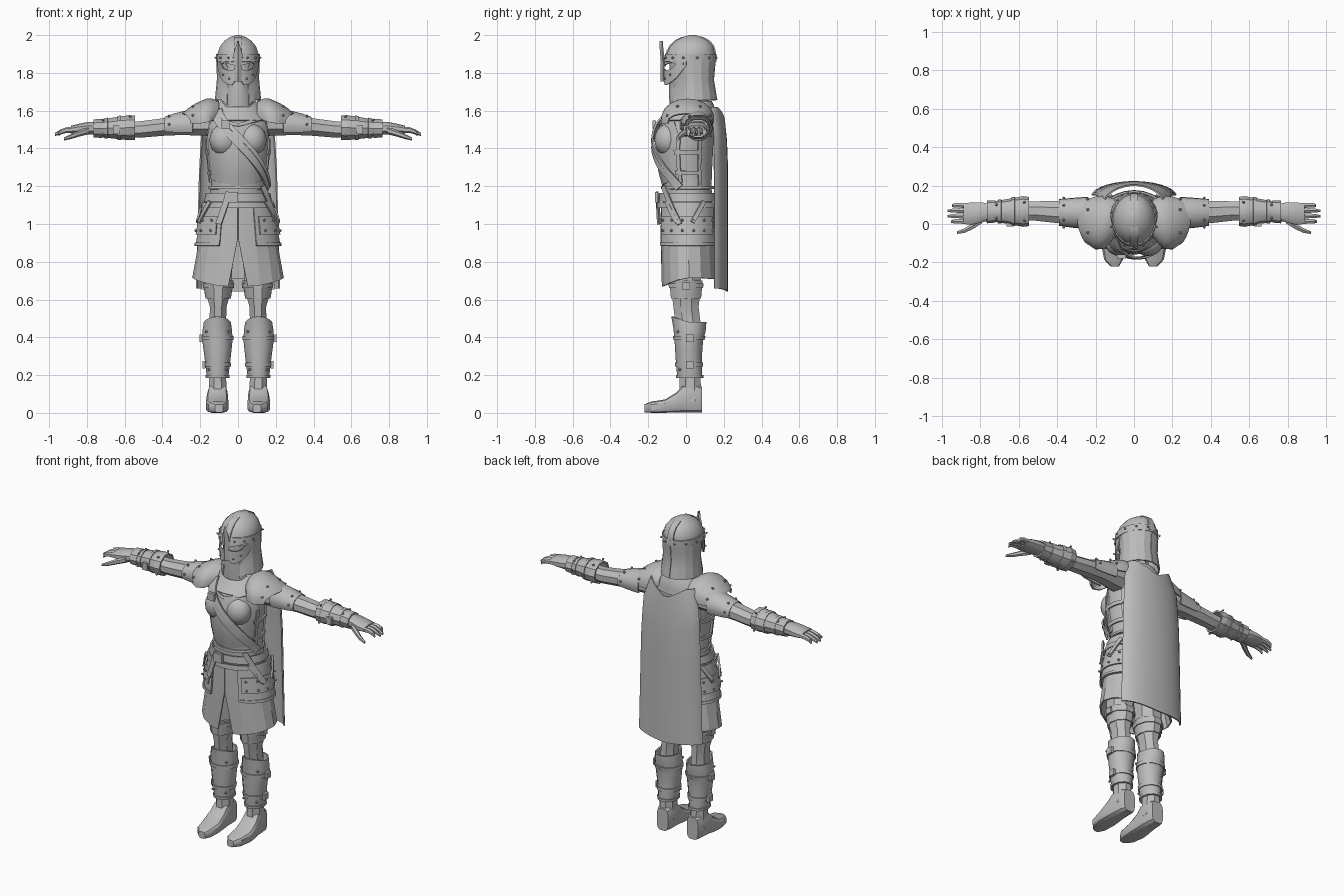
import bpy, bmesh, math
from mathutils import Vector

grey = bpy.data.materials.new("plain_grey")
grey.diffuse_color = (0.5, 0.5, 0.5, 1)


def finish(name, bm, mirror=False, thick=0, angle=35):
    bmesh.ops.remove_doubles(bm, verts=bm.verts[:], dist=1e-5)
    bmesh.ops.recalc_face_normals(bm, faces=bm.faces[:])
    if thick:
        bmesh.ops.solidify(bm, geom=bm.faces[:], thickness=thick)
        bmesh.ops.recalc_face_normals(bm, faces=bm.faces[:])
    me = bpy.data.meshes.new(name)
    bm.to_mesh(me)
    bm.free()
    me.materials.append(grey)
    ob = bpy.data.objects.new(name, me)
    bpy.context.collection.objects.link(ob)
    bpy.ops.object.select_all(action='DESELECT')
    ob.select_set(True)
    bpy.context.view_layer.objects.active = ob
    bpy.ops.object.shade_smooth_by_angle(angle=math.radians(angle))
    if mirror:
        ob.modifiers.new("Mirror", 'MIRROR')


# A ring is (t, centre u, centre v, radius u, radius v) along an axis
def surf(rings, t, a, axis='z', grow=0, p=1):
    rs = sorted(rings)
    t2 = min(max(t, rs[0][0]), rs[-1][0])
    for r0, r1 in zip(rs, rs[1:]):
        if t2 <= r1[0]:
            break
    f = (t2 - r0[0]) / (r1[0] - r0[0])
    cu, cv, ru, rv = [r0[i] + (r1[i] - r0[i]) * f for i in range(1, 5)]
    c, s = math.cos(math.radians(a)), math.sin(math.radians(a))
    u = cu + (ru + grow) * math.copysign(abs(c) ** p, c)
    v = cv + (rv + grow) * math.copysign(abs(s) ** p, s)
    return Vector({'z': (u, v, t), 'x': (t, u, v), 'y': (u, t, v)}[axis])


def tube(name, rings, n=12, axis='z', p=1, mirror=False, angle=35):
    bm = bmesh.new()
    loops = [[bm.verts.new(surf(rings, r[0], 360 * (i + .5) / n, axis, 0, p)) for i in range(n)]
             for r in rings]
    for a, b in zip(loops, loops[1:]):
        for i in range(n):
            bm.faces.new((a[i], a[(i + 1) % n], b[(i + 1) % n], b[i]))
    bm.faces.new(loops[0])
    bm.faces.new(loops[-1])
    finish(name, bm, mirror, 0, angle)


def grid(name, rows, thick, mirror=False, angle=35):
    bm = bmesh.new()
    vs = [[bm.verts.new(p) for p in row] for row in rows]
    for a, b in zip(vs, vs[1:]):
        for i in range(len(a) - 1):
            bm.faces.new((a[i], a[i + 1], b[i + 1], b[i]))
    finish(name, bm, mirror, thick, angle)


# Plate wrapped on a ring surface; columns are (angle, low, high)
def shell(name, rings, cols, rows=4, axis='z', grow=0, thick=.008, mirror=False, angle=35):
    grid(name, [[surf(rings, lo + (hi - lo) * k / rows, a, axis, grow) for k in range(rows + 1)]
                for a, lo, hi in cols], thick, mirror, angle)


def span(a0, a1, n, lo, hi):
    return [(a0 + (a1 - a0) * i / n, lo, hi) for i in range(n + 1)]


def band(name, rings, lo, hi, grow, n=20, axis='z', mirror=False):
    shell(name, rings, span(0, 360, n, lo, hi), 1, axis, grow, .01, mirror)


# Strap lying on a surface along (angle, height) points
def strap(name, rings, a, b, width, grow, n=14, mirror=False):
    d = Vector((b[0] - a[0], (b[1] - a[1]) * 350)).normalized()
    w = (-d.y * width * 175, d.x * width / 2)
    rows = []
    for i in range(n + 1):
        an, z = (a[k] + (b[k] - a[k]) * i / n for k in (0, 1))
        rows.append([surf(rings, z + s * w[1], an + s * w[0], 'z', grow) for s in (-1, 1)])
    grid(name, rows, .01, mirror)


def rivets(name, pts, mirror=True, r=.008):
    bm = bmesh.new()
    for p in pts:
        vs = bmesh.ops.create_icosphere(bm, subdivisions=1, radius=r)['verts']
        bmesh.ops.translate(bm, verts=vs, vec=p)
    finish(name, bm, mirror)


def box(name, loc, size, mirror=False):
    bm = bmesh.new()
    bmesh.ops.create_cube(bm, size=1)
    bmesh.ops.scale(bm, verts=bm.verts[:], vec=size)
    bmesh.ops.translate(bm, verts=bm.verts[:], vec=loc)
    finish(name, bm, mirror)


# Torso and chest armour
torso = [(1.08, 0, .01, .165, .135), (1.2, 0, .008, .143, .128), (1.3, 0, -.003, .152, .143),
         (1.4, 0, -.005, .163, .15), (1.48, 0, 0, .165, .148), (1.55, 0, .012, .16, .137),
         (1.62, 0, .04, .115, .1), (1.66, 0, .04, .07, .08)]
tube("torso", torso, 24, angle=50)
bm = bmesh.new()
bmesh.ops.create_uvsphere(bm, u_segments=16, v_segments=10, radius=1)
bmesh.ops.scale(bm, verts=bm.verts[:], vec=(.078, .072, .085))
bmesh.ops.translate(bm, verts=bm.verts[:], vec=(.073, -.095, 1.445))
finish("breastplate_cup", bm, True, angle=60)
shell("breastplate", torso, [(-90, 1.2, 1.53), (-70, 1.21, 1.53), (-50, 1.22, 1.56), (-30, 1.23, 1.54),
                             (-12, 1.24, 1.45)], 8, grow=.006, mirror=True, angle=50)
strap("breastplate_top_trim", torso, (-90, 1.525), (-45, 1.56), .016, .012, mirror=True)
strap("side_trim", torso, (-14, 1.22), (-14, 1.45), .02, .012, mirror=True)
strap("side_strap_upper", torso, (-22, 1.38), (30, 1.38), .022, .012, mirror=True)
strap("side_strap_lower", torso, (-22, 1.27), (30, 1.27), .022, .012, mirror=True)
strap("back_trim", torso, (30, 1.2), (30, 1.5), .02, .008, mirror=True)
strap("chest_strap", torso, (-143, 1.61), (-18, 1.19), .04, .03, 20)
strap("chest_strap_second", torso, (-128, 1.61), (-12, 1.2), .02, .034, 20)
box("chest_buckle", (-.065, -.168, 1.525), (.045, .02, .045))
shell("collar", torso, span(0, 360, 24, 1.55, 1.65), 3, grow=.012)

# Waist belts, hanging straps and buckle
band("belt", torso, 1.12, 1.165, .022, 24)
band("belt_lower", torso, 1.085, 1.115, .032, 24)
band("waist_trim", torso, 1.185, 1.2, .012, 24)
box("belt_buckle", (-.03, -.155, 1.142), (.06, .016, .055))

# Skirt with a front slit, and hip plates
skirt = [(.65, 0, .017, .25, .148), (.7, 0, .017, .245, .148), (.95, 0, .01, .2, .145),
         (1.12, 0, .01, .172, .14)]
shell("skirt", skirt, [(-89.5, .92, 1.11), (-78, .67, 1.11), (-62, .675, 1.11), (-42, .69, 1.11),
                       (-22, .705, 1.11), (0, .715, 1.11), (25, .715, 1.11), (50, .71, 1.11),
                       (70, .71, 1.11), (90, .71, 1.11)], 4, mirror=True, angle=12)
shell("hip_plate_inner", skirt, span(-64, 60, 10, .885, 1.1), 3, grow=.014, mirror=True)
shell("hip_plate_outer", skirt, span(-58, 52, 10, .945, 1.04), 2, grow=.024, mirror=True)
strap("hip_plate_hem", skirt, (-64, .893), (60, .893), .016, .02, mirror=True)
rivets("hip_rivets", [surf(skirt, z, a, grow=.03) for z in (.965, 1.02) for a in range(-50, 51, 20)])
strap("belt_end", skirt, (-104, 1.17), (-118, 1.0), .026, .034)
strap("sword_belt", skirt, (-50, 1.2), (-15, 1.0), .026, .034)
strap("side_tie_front", skirt, (-42, 1.12), (-20, 1.01), .022, .034, mirror=True)
strap("side_tie_back", skirt, (30, 1.12), (8, 1.01), .022, .034, mirror=True)

# Cape
cape = [(.6, 0, .14, .226, .083), (1.3, 0, .14, .208, .083), (1.5, 0, .135, .195, .08),
        (1.62, 0, .12, .155, .075)]
shell("cape", cape, [(a, .64 + .02 * abs(math.cos(math.radians(a))),
                      1.55 + .07 * min(1, abs(math.cos(math.radians(a))) * 1.3))
                     for a in range(8, 173, 12 - 1)] + [(172, .66, 1.62)], 8, angle=40)

# Legs, thigh bands, shin guards and boots
leg = [(.16, .108, .02, .045, .06), (.3, .108, .02, .05, .06), (.48, .107, .01, .048, .072),
       (.56, .105, 0, .047, .072), (.62, .105, 0, .066, .08), (.72, .105, 0, .078, .088),
       (1, .095, .01, .085, .1)]
tube("leg", leg, 8, mirror=True, angle=25)
band("thigh_guard", leg, .605, .7, .006, 10, mirror=True)
band("thigh_strap", leg, .66, .685, .012, 10, mirror=True)
shin = [(.18, .108, .02, .056, .066), (.3, .108, .014, .07, .07), (.38, .109, .015, .08, .075),
        (.46, .11, .022, .078, .09), (.51, .109, .012, .062, .09)]
shell("shin_guard", shin, [(a, .185, .48 + .03 * max(0, -math.sin(math.radians(a))))
                           for a in range(0, 361, 30)], 6, mirror=True, angle=40)
band("shin_hem", shin, .185, .2, .006, 12, mirror=True)
for z in (.245, .385):
    band("shin_strap", shin, z, z + .022, .006, 12, mirror=True)
    box("shin_buckle", (surf(shin, z, 0).x + .008, .02, z + .01), (.016, .04, .038), True)
box("thigh_buckle", (.186, 0, .672), (.016, .04, .036), True)
rivets("shin_rivets", [surf(shin, z, a, grow=.004) for z in (.23, .43) for a in (-135, -45)])
foot = [(-.22, .1, .024, .022, .022), (-.185, .106, .03, .05, .03), (-.11, .11, .036, .061, .036),
        (-.05, .11, .055, .058, .055), (-.015, .108, .075, .054, .075), (.06, .106, .075, .05, .075),
        (.086, .105, .07, .04, .07)]
tube("boot", foot, 12, 'y', .55, True, 30)
tube("boot_shaft", [(.06, .107, .022, .056, .066), (.13, .107, .022, .05, .062),
                    (.21, .108, .02, .048, .06)], 8, mirror=True, angle=25)

# Arms, bracers and shoulder plates
arm = [(.12, .04, 1.53, .085, .07), (.3, .06, 1.525, .068, .058), (.4, .062, 1.513, .062, .05),
       (.52, .068, 1.5, .054, .047), (.76, .065, 1.505, .046, .038)]
tube("arm", arm, 8, 'x', mirror=True, angle=25)
shell("shoulder_plate", [(.1, .03, 1.58, .1, .07), (.15, .01, 1.56, .14, .11), (.2, .005, 1.55, .14, .1),
                         (.25, .015, 1.545, .115, .08), (.295, .03, 1.545, .09, .04)],
      [(a, .1, .25 + .045 * math.sin(math.radians(max(0, min(180, a))))) for a in range(-10, 191, 20)],
      6, 'x', mirror=True, angle=40)
upper = [(.24, .057, 1.525, .085, .08), (.32, .058, 1.52, .078, .072), (.39, .06, 1.515, .07, .052)]
shell("upper_arm_plate", upper, span(-30, 210, 10, .24, .39), 3, 'x', mirror=True)
rivets("shoulder_rivets", [surf(upper, .365, a, 'x', .004) for a in (10, 60, 120, 170)]
       + [Vector((.24, .015 + y, 1.545 + z)) for y, z in ((-.115, .03), (-.06, .078), (.06, .078), (.115, .03))])
bracer = [(.54, .065, 1.51, .075, .067), (.58, .065, 1.51, .08, .07), (.66, .065, 1.508, .064, .058),
          (.73, .065, 1.506, .052, .048), (.78, .062, 1.506, .057, .045)]
band("bracer", bracer, .545, .58, 0, 10, 'x', True)
shell("bracer_body", bracer, span(0, 360, 10, .575, .735), 3, 'x', mirror=True)
band("glove_cuff", bracer, .72, .765, .004, 10, 'x', True)
for x in (.62, .69):
    band("bracer_strap", bracer, x, x + .018, .005, 10, 'x', True)
box("bracer_buckle", (.645, -.005, 1.5), (.035, .018, .045), True)
rivets("bracer_rivets", [surf(bracer, x, a, 'x', .004) for x in (.57, .715) for a in (54, 126, -36, 216)])

# Gloved hands
tube("hand", [(.74, .062, 1.506, .042, .034), (.79, .06, 1.507, .054, .034), (.84, .055, 1.503, .06, .028),
              (.885, .053, 1.5, .056, .02)], 10, 'x', .8, True)
for y, tip in ((.095, .945), (.068, .968), (.04, .97), (.012, .95)):
    tube("finger", [(.86, y, 1.5, .014, .016), (.91, y + .002, 1.497, .014, .015),
                    (.94, y + .002, 1.487, .012, .013), (tip, y, 1.474, .007, .008)], 6, 'x', mirror=True)
tube("thumb", [(.79, .02, 1.495, .02, .02), (.84, -.012, 1.48, .018, .017), (.88, -.034, 1.465, .014, .014),
               (.92, -.045, 1.45, .008, .008)], 6, 'x', mirror=True)

# Head and helmet
tube("neck", [(1.6, 0, .04, .07, .07), (1.76, 0, .03, .058, .062)], 10)
tube("head", [(1.68, 0, -.035, .04, .04), (1.72, 0, -.02, .068, .07), (1.78, 0, .01, .086, .098),
              (1.9, 0, .025, .098, .11)], 14)
dome = [(1.72, 0, .02, .104, .138), (1.86, 0, .02, .11, .135), (1.9, 0, .025, .11, .13),
        (1.94, 0, .03, .097, .116), (1.97, 0, .032, .072, .09), (1.99, 0, .034, .042, .052),
        (2.0, 0, .035, .012, .016)]
tube("helmet_dome", dome[1:], 20, angle=50)
band("helmet_band", dome, 1.86, 1.9, .006, 20)
rivets("helmet_rivets", [surf(dome, 1.88, a, grow=.012) for a in (-65, -40, -15, 15, 45, 75)], r=.007)
crest = [surf(dome, z, s * 90, grow=.006) for s, zs in ((-1, (1.88, 1.92, 1.95, 1.975, 1.99)),
         (1, (1.993, 1.985, 1.97, 1.945, 1.91, 1.87))) for z in zs]
grid("helmet_crest", [[p + Vector((s * .02, 0, 0)) for s in (-1, 1)] for p in crest], .008)
grid("brow_spike", [[(-w, y, z), (0, y - .012, z), (w, y, z)] for w, y, z in
                    ((.022, -.122, 1.86), (.024, -.125, 1.9), (.012, -.128, 1.94), (.002, -.128, 1.97))], .01)
grid("nose_guard", [[(-w, y, z), (0, y - .014, z), (w, y, z)] for w, y, z in
                    ((.03, -.118, 1.88), (.016, -.12, 1.85), (.02, -.122, 1.8), (.018, -.12, 1.755))], .01)
shell("brow_guard", dome, [(-90, 1.835, 1.87), (-70, 1.845, 1.87), (-45, 1.855, 1.87), (-15, 1.83, 1.87)],
      1, grow=.002, mirror=True)
shell("cheek_guard", dome, [(-84, 1.765, 1.82), (-72, 1.735, 1.815), (-58, 1.74, 1.815),
                            (-42, 1.755, 1.825), (-28, 1.78, 1.86), (-8, 1.84, 1.87)], 2,
      grow=.002, mirror=True)
rivets("cheek_rivets", [surf(dome, z, a, grow=.008) for z, a in ((1.77, -66), (1.79, -46))], r=.006)
shell("neck_guard", [(1.62, 0, .04, .118, .125), (1.68, 0, .042, .112, .112), (1.76, 0, .042, .104, .098),
                     (1.87, 0, .035, .105, .115)],
      [(-62, 1.63, 1.83)] + span(-45, 90, 6, 1.655, 1.87), 4, mirror=True, angle=20)
shell("chin_mail", [(1.6, 0, .01, .09, .095), (1.68, 0, .0, .08, .09), (1.76, 0, 0, .07, .09)],
      span(-160, -20, 8, 1.62, 1.75), 3)
